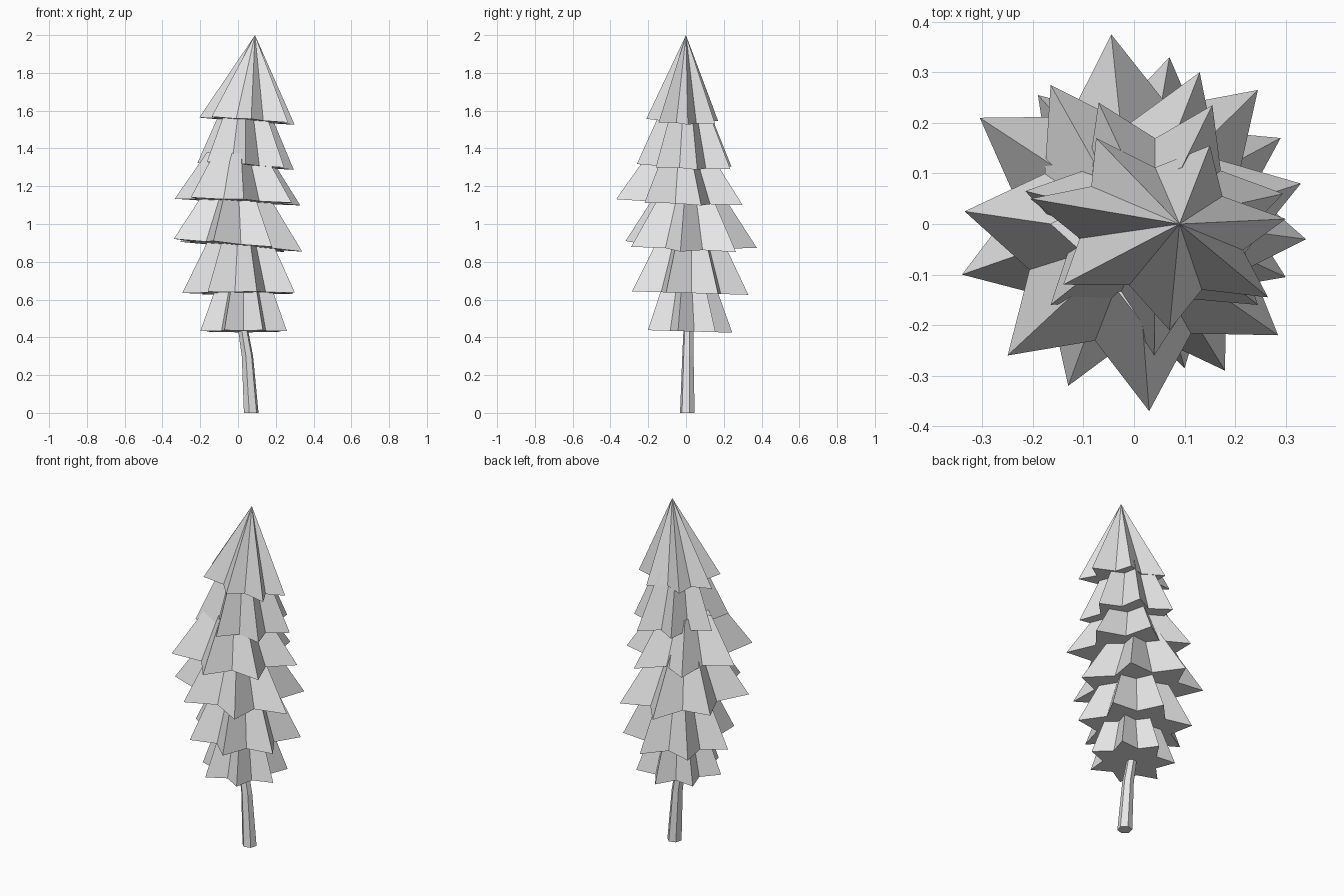
import bpy
import bmesh
import math
from mathutils import Vector

starter = bpy.data.objects.get("Cube")
if starter:
    bpy.data.objects.remove(starter, do_unlink=True)

# One plain grey for the whole tree
grey = bpy.data.materials.new("plain grey")
grey.use_nodes = True
colour = (0.8, 0.8, 0.8, 1)
grey.diffuse_color = colour
grey.node_tree.nodes["Principled BSDF"].inputs["Base Color"].default_value = colour


def build_from_rings(name, rings):
    """Skin a closed, flat-shaded solid through rings of equal point count."""
    bm = bmesh.new()
    loops = [[bm.verts.new(point) for point in ring] for ring in rings]
    count = len(loops[0])
    for lower, upper in zip(loops, loops[1:]):
        for i in range(count):
            j = (i + 1) % count
            bm.faces.new((lower[i], lower[j], upper[j], upper[i]))
    bm.faces.new(list(reversed(loops[0])))
    bm.faces.new(loops[-1])
    bmesh.ops.remove_doubles(bm, verts=bm.verts[:], dist=0.0005)
    bmesh.ops.recalc_face_normals(bm, faces=bm.faces[:])
    mesh = bpy.data.meshes.new(name)
    bm.to_mesh(mesh)
    bm.free()
    mesh.materials.append(grey)
    obj = bpy.data.objects.new(name, mesh)
    bpy.context.collection.objects.link(obj)
    return obj


def circle(center, radius, sides, phase=0.0):
    """Level ring of points, counter-clockwise."""
    return [Vector(center) + Vector((radius * math.cos(phase + math.tau * i / sides),
                                     radius * math.sin(phase + math.tau * i / sides), 0))
            for i in range(sides)]


def branch_tier(name, tips, height, tilt, apex_height, cut_height, apex_xy=None):
    """Star-shaped skirt of seven points, rising towards an apex."""
    tips = [Vector((tip[0], tip[1])) for tip in tips]
    middle = sum(tips, Vector((0, 0))) / len(tips)
    star = []
    for i, tip in enumerate(tips):
        following = tips[(i + 1) % len(tips)]
        valley = middle.lerp((tip + following) / 2, 0.71)
        star += [tip, valley]
    rim = [Vector((p.x, p.y, height + tilt[0] * p.x + tilt[1] * p.y)) for p in star]
    top = Vector((*(apex_xy or middle), apex_height))
    # Lower tiers stop just inside the tier above
    reach = min(1, (cut_height - height) / (apex_height - height))
    if reach < 1:
        return build_from_rings(name, [rim, [p.lerp(top, reach) for p in rim]])
    return build_from_rings(name, [rim, [top.copy() for _ in rim]])


# Branch tiers, from the crown down
branch_tier("crown_tier",
            [(.30, .01), (.15, .155), (-.075, .17), (-.205, .05),
             (-.14, -.12), (.07, -.21), (.265, -.145)],
            1.55, (-.08, -.06), 2, 2, (.09, 0))

branch_tier("second_tier",
            [(.295, .06), (.155, .235), (-.07, .24), (-.215, .065),
             (-.165, -.16), (.04, -.26), (.245, -.16)],
            1.31, (-.07, -.04), 1.9, 1.62)

branch_tier("third_tier",
            [(.33, .08), (.13, .3), (-.165, .275), (-.335, .025),
             (-.25, -.26), (.03, -.37), (.285, -.22)],
            1.118, (-.05, -.04), 1.62, 1.37)

branch_tier("fourth_tier",
            [(.34, -.03), (.245, .265), (-.045, .375), (-.305, .21),
             (-.34, -.1), (-.13, -.32), (.18, -.29)],
            .885, (-.095, -.04), 1.43, 1.18)

branch_tier("fifth_tier",
            [(.3, -.105), (.29, .17), (.07, .33), (-.19, .255),
             (-.295, .03), (-.16, -.22), (.1, -.285)],
            .635, (0, -.03), 1.27, .95)

branch_tier("lowest_tier",
            circle((.03, .01, 0), .235, 7, math.pi / 2),
            .432, (0, -.03), 1.08, .7)

# Slightly bent, tapering trunk
trunk_path = [((.07, .007, 0), .04), ((.05, .01, .3), .031), ((.025, .013, .45), .027)]
build_from_rings("trunk", [circle(center, radius, 6, math.radians(15))
                           for center, radius in trunk_path])
